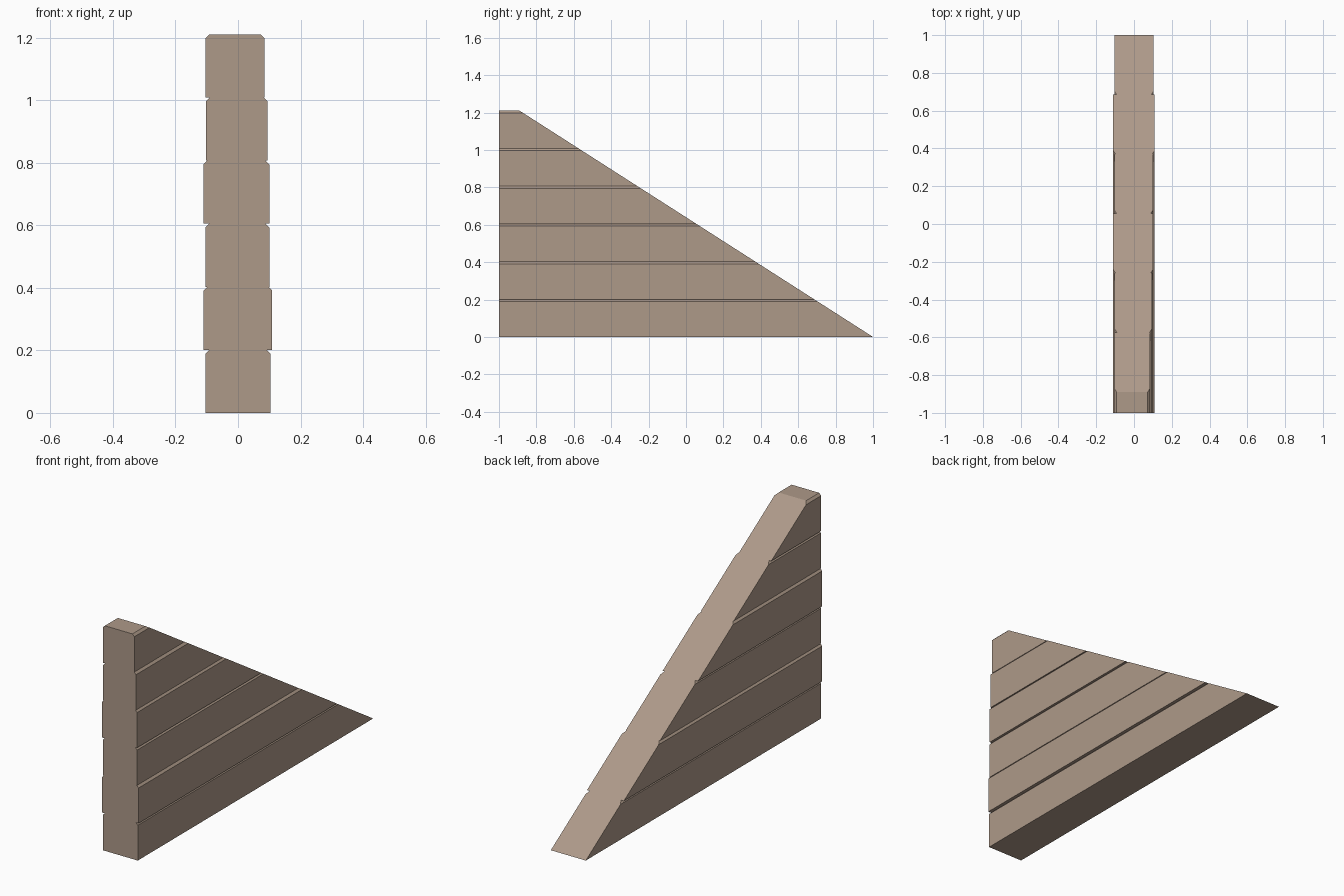
import bpy, bmesh

if "Cube" in bpy.data.objects:
    bpy.data.objects.remove(bpy.data.objects["Cube"])

HEIGHT = 1.21
STEP = HEIGHT / 6
CHAMFER = 0.012
# left and right x of each course, bottom to top
COURSES = [(-0.104, 0.104), (-0.11, 0.109), (-0.104, 0.10),
           (-0.11, 0.10), (-0.102, 0.094), (-0.104, 0.084)]


def side(column):
    """Stepped outline of one side, bottom to top, chamfered at each course top."""
    points = []
    inward = 1 if column == 0 else -1
    for i, course in enumerate(COURSES):
        x, low, top = course[column], i * STEP, (i + 1) * STEP
        points += [(x, low), (x, top - CHAMFER), (x + inward * CHAMFER, top)]
    return points


def slope_y(z):
    return 1 - 1.89 * z / HEIGHT


# Stacked plank wall: front outline swept back to the sloping roof line
profile = side(1) + side(0)[::-1]
bm = bmesh.new()
front = [bm.verts.new((x, -1, z)) for x, z in profile]
back = [bm.verts.new((x, slope_y(z), z)) for x, z in profile]
bm.faces.new(front)
bm.faces.new(back[::-1])
n = len(profile)
for i in range(n):
    j = (i + 1) % n
    bm.faces.new((front[i], back[i], back[j], front[j]))
bmesh.ops.recalc_face_normals(bm, faces=bm.faces)

mesh = bpy.data.meshes.new("sloped_plank_wall")
bm.to_mesh(mesh)
bm.free()
wall = bpy.data.objects.new("sloped_plank_wall", mesh)
bpy.context.collection.objects.link(wall)

# Weathered wood colour
wood = bpy.data.materials.new("wood")
wood.diffuse_color = (0.42, 0.32, 0.25, 1)
wood.use_nodes = True
wood.node_tree.nodes["Principled BSDF"].inputs["Base Color"].default_value = wood.diffuse_color
mesh.materials.append(wood)
